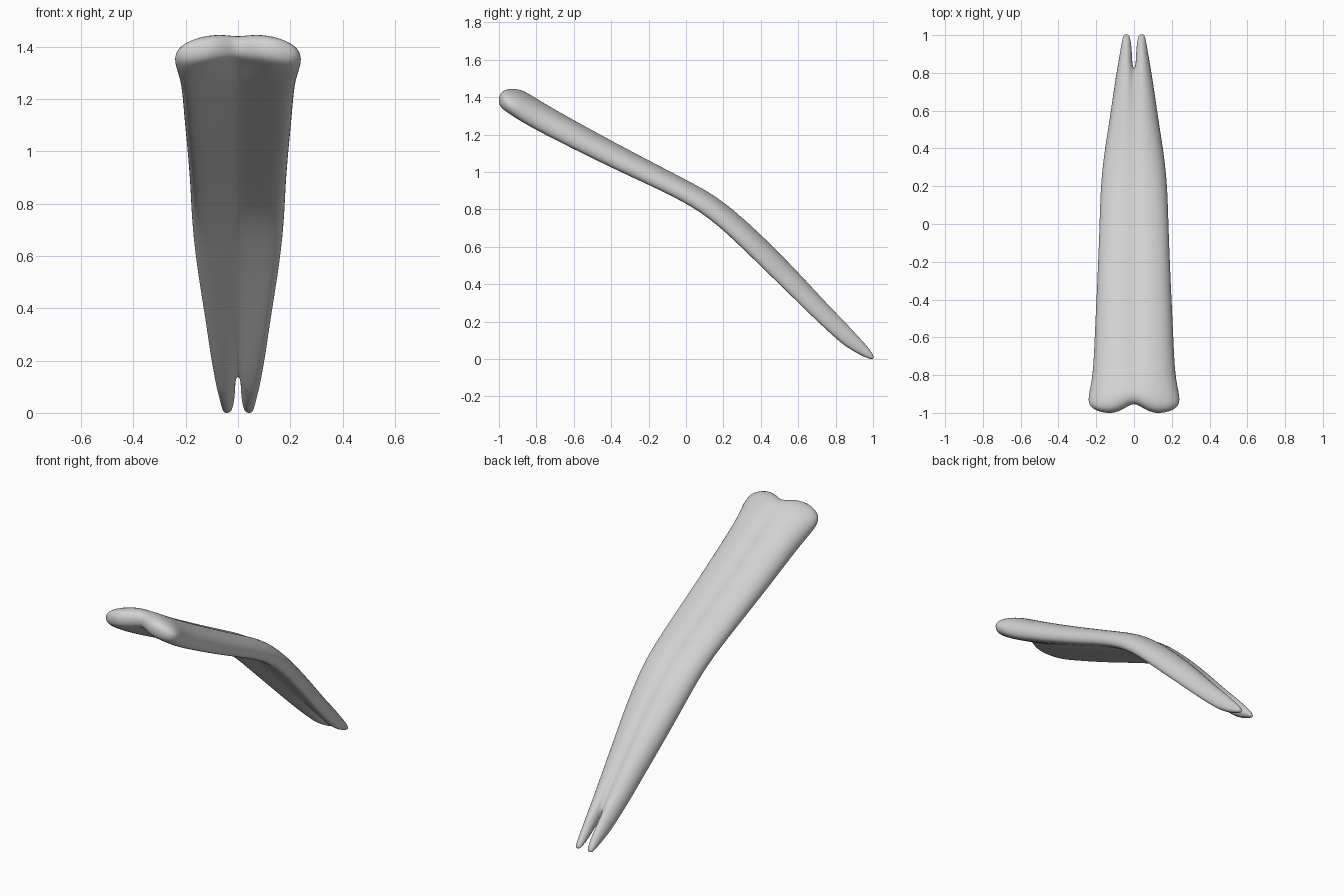
import bpy
import bmesh

cube = bpy.data.objects.get("Cube")
if cube:
    bpy.data.objects.remove(cube, do_unlink=True)

grey = bpy.data.materials.new("pale_grey")
grey.use_nodes = True
colour = (0.64, 0.64, 0.64, 1)
grey.diffuse_color = colour
grey.node_tree.nodes["Principled BSDF"].inputs["Base Color"].default_value = colour

# Stations along the blade: y, top z, bottom z, half width, half gap
STATIONS = [
    (-1.008, 1.42, 1.35, .22, 0), (-.975, 1.452, 1.32, .253, 0),
    (-.89, 1.445, 1.265, .238, 0), (-.78, 1.382, 1.208, .22, 0),
    (-.55, 1.252, 1.092, .211, 0), (-.3, 1.117, .972, .198, 0),
    (0, .961, .836, .186, 0), (.17, .872, .715, .182, 0),
    (.35, .718, .54, .166, 0), (.55, .522, .345, .132, 0),
    (.72, .337, .177, .108, 0), (.82, .232, .09, .091, 0),
    (.845, .207, .07, .087, .009), (.92, .125, .024, .073, .011),
    (.98, .057, -.001, .063, .018), (1.003, .022, -.003, .054, .028),
]

# Half cross-section of a shallow hollow-backed arch, and the oval of a fork tip
ARCH = [(0, .92), (.25, 1), (.55, .95), (.85, .76), (1, .42),
        (.96, .1), (.82, 0), (.5, .09), (.2, .17), (0, .22)]
OVAL = [(0, .65), (.25, .95), (.55, 1), (.85, .8), (1, .5),
        (.95, .2), (.8, .05), (.5, 0), (.2, .1), (0, .35)]


def section(bm, y, top, bottom, width, gap):
    tip = min(max((y - .6) / .3, 0), 1)
    notch = min(max((-.8 - y) / .15, 0), 1)
    ring = []
    for (ua, va), (uo, vo) in zip(ARCH, OVAL):
        u = ua + (uo - ua) * tip
        v = va + (vo - va) * tip
        shift = .065 * max(0, 1 - u / .4) + .03 * max(0, u - .7) / .3
        ring.append(bm.verts.new((gap + u * (width - gap), y + notch * shift,
                                  bottom + v * (top - bottom))))
    return ring


# Right half loft, open on the centre plane until the fork begins
bm = bmesh.new()
rings = [section(bm, *s) for s in STATIONS]
count = len(ARCH)
for i, (a, b) in enumerate(zip(rings, rings[1:])):
    forked = STATIONS[i + 1][4] > 0
    for j in range(count if forked else count - 1):
        k = (j + 1) % count
        bm.faces.new((a[j], a[k], b[k], b[j]))
for ring in (rings[0], rings[-1]):
    for j in range(count // 2 - 1):
        bm.faces.new((ring[j], ring[j + 1], ring[count - 2 - j], ring[count - 1 - j]))
bmesh.ops.recalc_face_normals(bm, faces=bm.faces)
mesh = bpy.data.meshes.new("forked_blade")
bm.to_mesh(mesh)
bm.free()
mesh.materials.append(grey)

blade = bpy.data.objects.new("forked_blade", mesh)
bpy.context.collection.objects.link(blade)

# Mirror to the other side and round off
mirror = blade.modifiers.new("mirror", 'MIRROR')
mirror.use_clip = True
mirror.merge_threshold = .0015
smooth = blade.modifiers.new("smooth", 'SUBSURF')
smooth.levels = smooth.render_levels = 2

bpy.context.view_layer.objects.active = blade
blade.select_set(True)
bpy.ops.object.shade_smooth()
